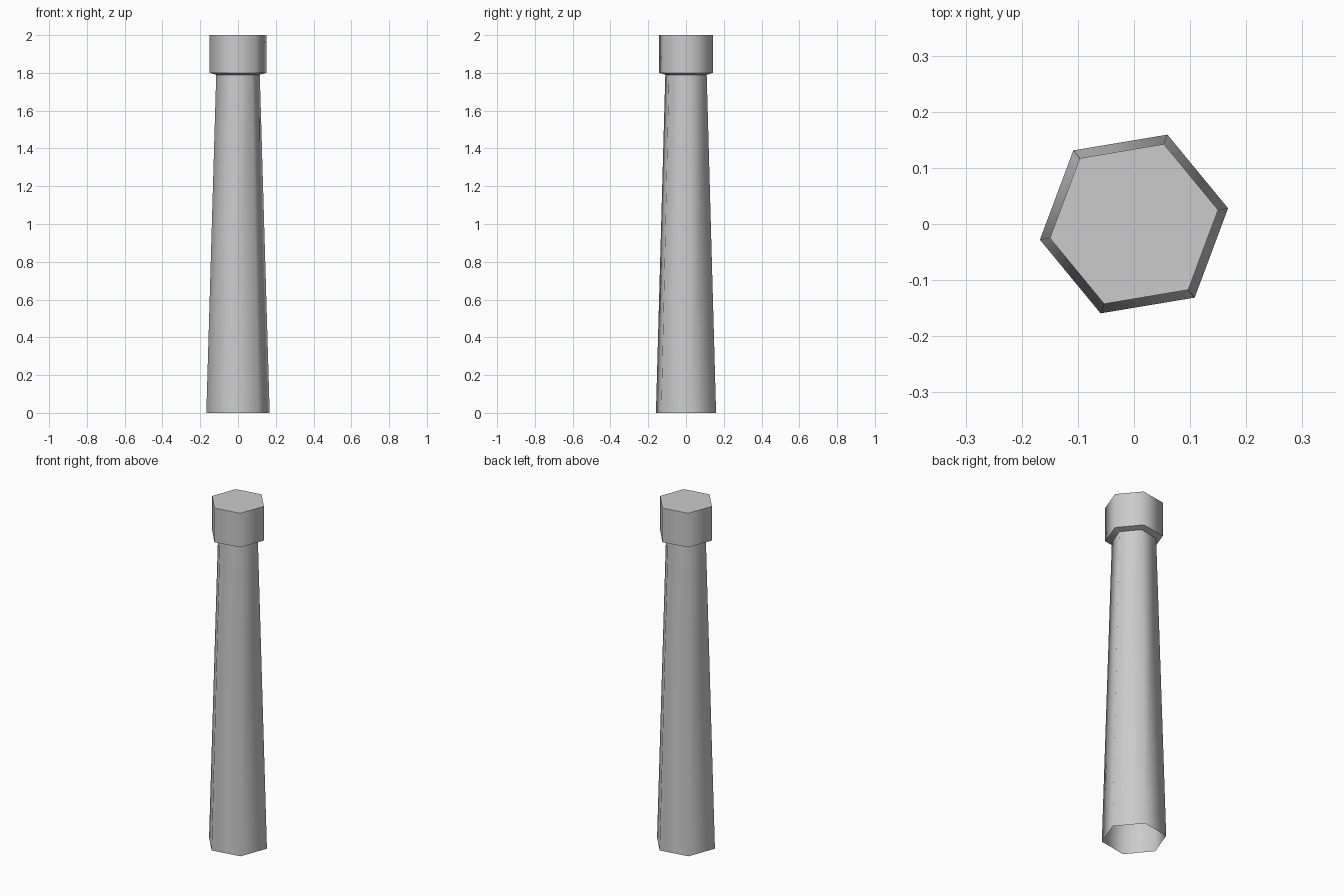
import bpy, bmesh, math

cube = bpy.data.objects.get("Cube")
if cube:
    bpy.data.objects.remove(cube, do_unlink=True)

SIDES = 6
TURN = math.radians(9.5)

stone = bpy.data.materials.new("light grey")
stone.use_nodes = True
colour = (0.6, 0.6, 0.6, 1)
stone.diffuse_color = colour
stone.node_tree.nodes["Principled BSDF"].inputs["Base Color"].default_value = colour


def lathe(name, profile, close_top=False):
    """Sweep (radius, z) points round the hexagon, from bottom to top."""
    bm = bmesh.new()
    rings = []
    for radius, z in profile:
        angles = [TURN + math.tau * i / SIDES for i in range(SIDES)]
        rings.append([bm.verts.new((radius * math.cos(a), radius * math.sin(a), z)) for a in angles])
    for low, high in zip(rings, rings[1:]):
        for i in range(SIDES):
            j = (i + 1) % SIDES
            bm.faces.new((low[i], low[j], high[j], high[i]))
    if close_top:
        bm.faces.new(rings[-1])
    mesh = bpy.data.meshes.new(name)
    bm.to_mesh(mesh)
    bm.free()
    mesh.materials.append(stone)
    obj = bpy.data.objects.new(name, mesh)
    bpy.context.collection.objects.link(obj)
    # Round shading over the side corners, crisp rims
    bpy.ops.object.select_all(action="DESELECT")
    obj.select_set(True)
    bpy.context.view_layer.objects.active = obj
    bpy.ops.object.shade_smooth_by_angle(angle=math.radians(65))


# Tapered shaft, open underneath
lathe("post_shaft", [(0.17, 0), (0.117, 1.79)])

# Wider cap with a shallow sloping underside
lathe("post_cap", [(0.117, 1.79), (0.152, 1.8), (0.152, 2)], close_top=True)
